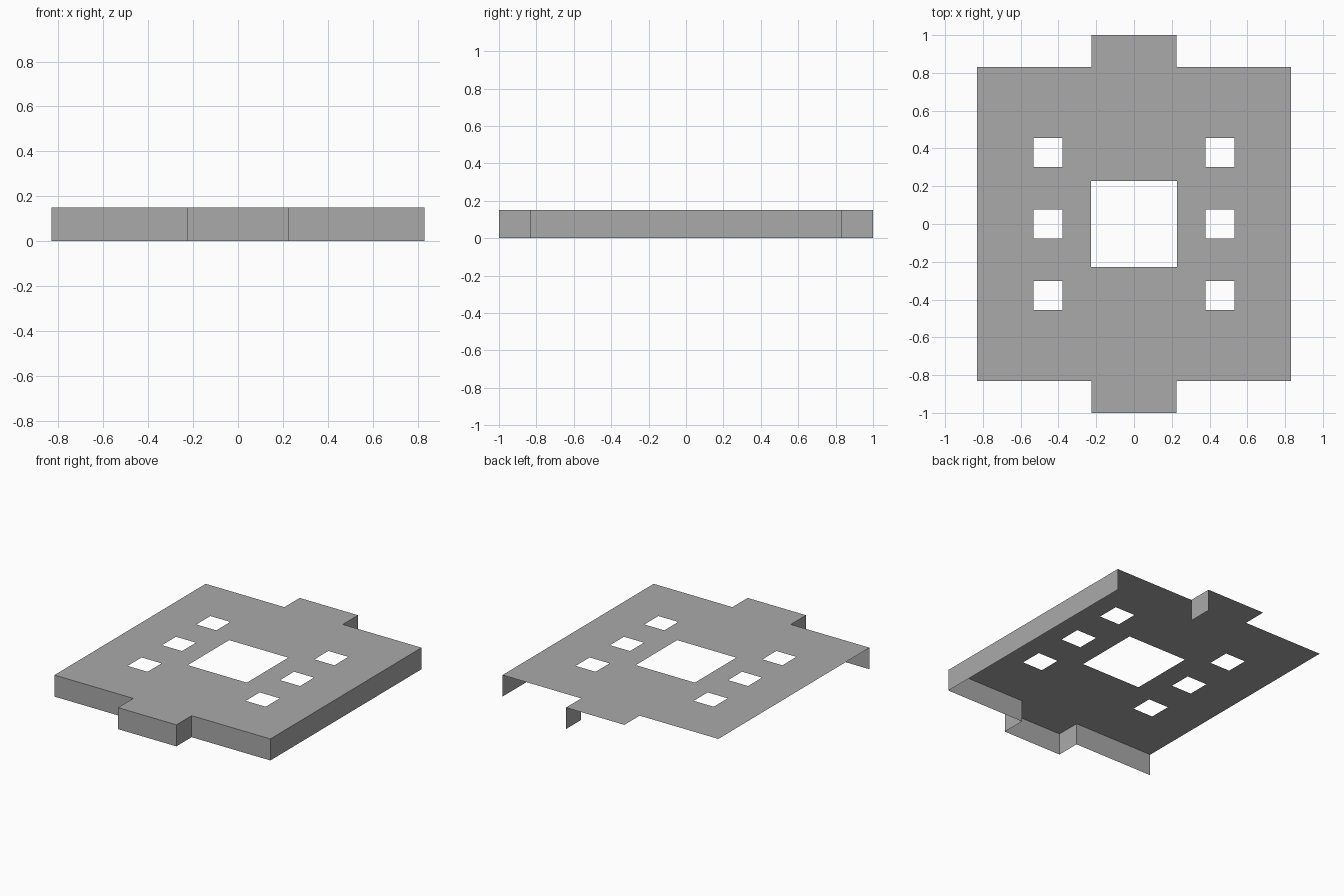
import bpy
import bmesh
from mathutils import Vector

cube = bpy.data.objects.get("Cube")
if cube:
    bpy.data.objects.remove(cube, do_unlink=True)

TOP = 0.15      # deck height
BODY = 0.832    # half width of the square body
TAB = 0.225     # half width of the end tabs
END = 1.0       # reach of the end tabs

grey = bpy.data.materials.new("plain grey")
grey.use_nodes = True
colour = (0.4, 0.4, 0.4, 1)
grey.diffuse_color = colour
grey.node_tree.nodes["Principled BSDF"].inputs["Base Color"].default_value = colour


def finish(bm, name):
    mesh = bpy.data.meshes.new(name)
    bm.to_mesh(mesh)
    bm.free()
    mesh.materials.append(grey)
    obj = bpy.data.objects.new(name, mesh)
    bpy.context.collection.objects.link(obj)
    return obj


def square(cx, cy, half):
    return [(cx - half, cy - half), (cx + half, cy - half),
            (cx + half, cy + half), (cx - half, cy + half)]


def add_loop(bm, points):
    verts = [bm.verts.new((x, y, TOP)) for x, y in points]
    return [bm.edges.new((a, b)) for a, b in zip(verts, verts[1:] + verts[:1])]


# Counter-clockwise outline: the front half, then the same turned half round
front_half = [(-BODY, -BODY), (-TAB, -BODY), (-TAB, -END),
              (TAB, -END), (TAB, -BODY), (BODY, -BODY)]
outline = front_half + [(-x, -y) for x, y in front_half]

# Deck: a single sheet with one large opening and two rows of small ones
holes = [square(0, 0, 0.228)]
holes += [square(x, y, 0.077) for x in (-0.455, 0.455) for y in (-0.378, 0, 0.378)]
bm = bmesh.new()
edges = add_loop(bm, outline)
for hole in holes:
    edges += add_loop(bm, hole)
bmesh.ops.triangle_fill(bm, edges=edges, use_beauty=True, normal=(0, 0, 1))
for face in bm.faces:
    face.normal_update()
    if face.normal.z < 0:
        face.normal_flip()
finish(bm, "deck")

# Side walls: thin sheets on the front edges and on every edge facing +x
bm = bmesh.new()
for a, b in zip(outline, outline[1:] + outline[:1]):
    along = Vector(b) - Vector(a)
    faces_plus_x = along.y > 0.01
    at_front = (a[1] + b[1]) / 2 < -0.5
    if faces_plus_x or at_front:
        corners = [(*a, 0), (*b, 0), (*b, TOP), (*a, TOP)]
        bm.faces.new([bm.verts.new(c) for c in corners])
bmesh.ops.remove_doubles(bm, verts=bm.verts, dist=0.0001)
finish(bm, "side_walls")
